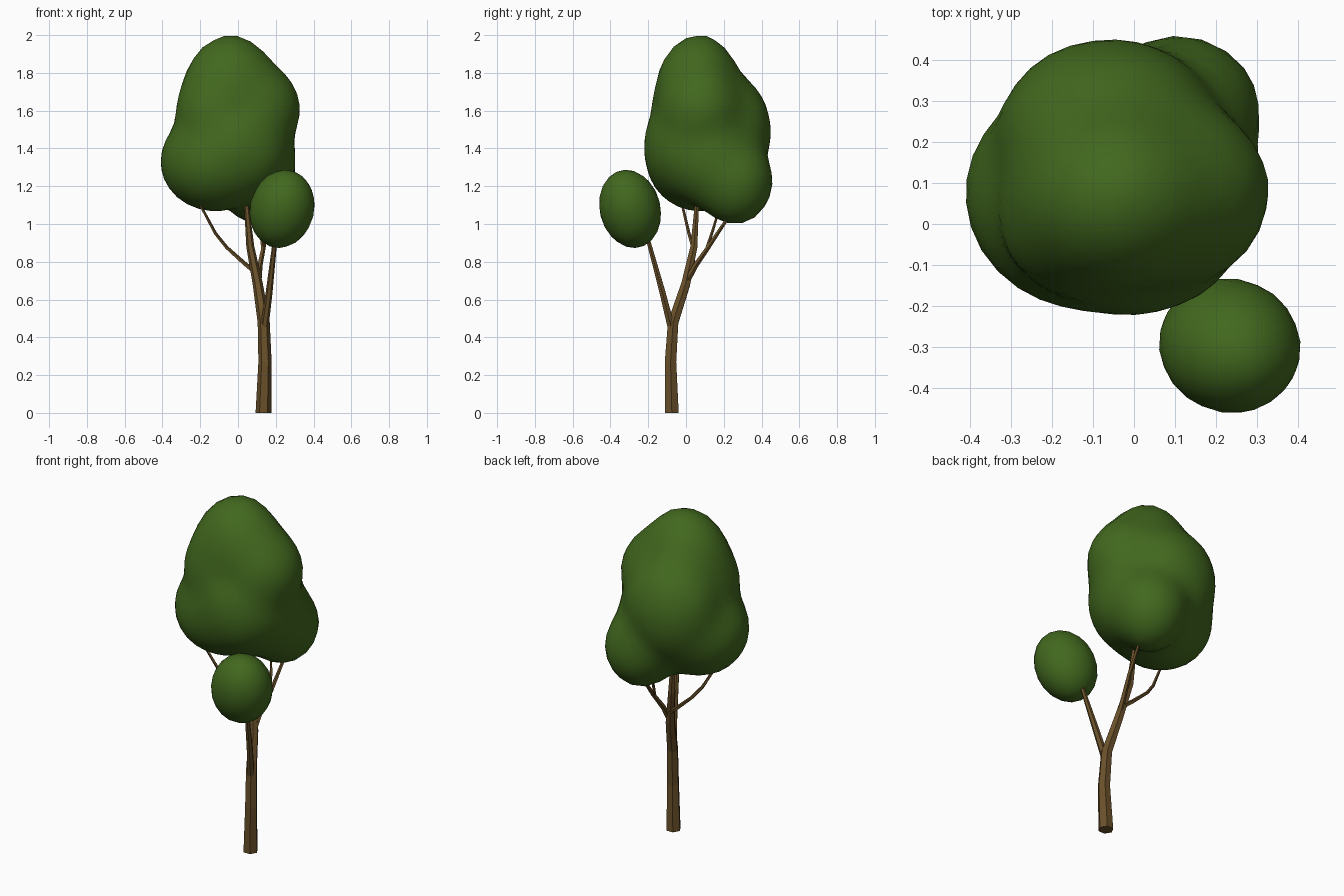
import bpy, bmesh, math
from mathutils import Vector, Euler

cube = bpy.data.objects.get("Cube")
if cube:
    bpy.data.objects.remove(cube, do_unlink=True)


def material(name, rgb):
    m = bpy.data.materials.new(name)
    m.use_nodes = True
    m.diffuse_color = (*rgb, 1)
    m.node_tree.nodes["Principled BSDF"].inputs["Base Color"].default_value = (*rgb, 1)
    return m


leaf = material("leaf green", (0.054, 0.138, 0.013))
bark = material("bark brown", (0.14, 0.08, 0.023))


def add_object(name, bm, mat, smooth):
    bmesh.ops.recalc_face_normals(bm, faces=bm.faces)
    for f in bm.faces:
        f.smooth = smooth
    mesh = bpy.data.meshes.new(name)
    bm.to_mesh(mesh)
    bm.free()
    mesh.materials.append(mat)
    ob = bpy.data.objects.new(name, mesh)
    bpy.context.collection.objects.link(ob)


def limb(name, path, sides=6):
    """Tapered tube through (x, y, z, radius) points."""
    bm = bmesh.new()
    pts = [Vector(p[:3]) for p in path]
    rings = []
    for i, p in enumerate(pts):
        d = pts[min(i + 1, len(pts) - 1)] - pts[max(i - 1, 0)]
        if i == 0 and p.z == 0:
            d = Vector((0, 0, 1))
        u = Vector((0, 1, 0)).cross(d).normalized()
        v = d.normalized().cross(u)
        r = path[i][3]
        angles = [math.tau * k / sides for k in range(sides)]
        rings.append([bm.verts.new(p + r * (u * math.cos(a) + v * math.sin(a))) for a in angles])
    for a, b in zip(rings, rings[1:]):
        for k in range(sides):
            n = (k + 1) % sides
            bm.faces.new((a[k], a[n], b[n], b[k]))
    bm.faces.new(rings[0])
    bm.faces.new(rings[-1])
    add_object(name, bm, bark, False)


# Trunk and branches
limb("trunk", [(0.135, -0.075, 0, 0.042), (0.143, -0.082, 0.27, 0.035),
               (0.136, -0.068, 0.48, 0.032), (0.105, -0.002, 0.68, 0.027),
               (0.065, 0.042, 0.88, 0.021), (0.045, 0.057, 1.1, 0.013)])
limb("front_branch", [(0.138, -0.075, 0.44, 0.022), (0.165, -0.125, 0.64, 0.018),
                      (0.2, -0.21, 0.95, 0.011)])
limb("right_branch", [(0.085, 0.025, 0.75, 0.014), (0.04, 0.035, 0.785, 0.012),
                      (-0.06, 0.037, 0.875, 0.01), (-0.12, 0.015, 0.95, 0.009),
                      (-0.2, -0.02, 1.1, 0.007)], 5)
limb("back_branch", [(0.105, -0.01, 0.67, 0.018), (0.115, 0.05, 0.78, 0.015),
                     (0.135, 0.12, 0.88, 0.012), (0.15, 0.24, 1.06, 0.008)], 5)
limb("back_twig", [(0.13, 0.11, 0.87, 0.009), (0.12, 0.14, 0.96, 0.008),
                   (0.1, 0.17, 1.06, 0.006)], 5)

# Main canopy: a sphere pushed out to a soft union of leafy lobes
lobes = [((-0.04, 0.065, 1.715), (0.255, 0.23, 0.3)),
         ((-0.13, 0.07, 1.33), (0.288, 0.28, 0.27)),
         ((0.11, 0.262, 1.22), (0.205, 0.21, 0.24)),
         ((-0.06, 0.21, 1.49), (0.28, 0.245, 0.32)),
         ((0.1, 0.075, 1.61), (0.235, 0.23, 0.26)),
         ((-0.01, 0.02, 1.41), (0.29, 0.247, 0.3)),
         ((0.1, 0.13, 1.35), (0.21, 0.23, 0.27)),
         ((-0.11, 0.03, 1.58), (0.225, 0.22, 0.3))]


def field(p):
    total = 0
    for c, r in lobes:
        q = math.sqrt(sum(((p[i] - c[i]) / r[i]) ** 2 for i in range(3)))
        total += math.exp(-22 * (q - 1))
    return total


centre = Vector((-0.02, 0.11, 1.44))
bm = bmesh.new()
bmesh.ops.create_icosphere(bm, subdivisions=4, radius=1)
for v in bm.verts:
    d = v.co.normalized()
    t = 0.8
    while t > 0.05 and field(centre + d * t) < 1:
        t -= 0.004
    v.co = centre + d * t
for i in range(2):
    bmesh.ops.smooth_vert(bm, verts=bm.verts, factor=0.5, use_axis_x=True, use_axis_y=True, use_axis_z=True)
add_object("main_canopy", bm, leaf, True)

# Small leaf clump on the front branch
bm = bmesh.new()
bmesh.ops.create_icosphere(bm, subdivisions=3, radius=1)
tilt = Euler((math.radians(14), math.radians(14), 0))
for v in bm.verts:
    s = Vector((v.co.x * 0.17, v.co.y * 0.161, v.co.z * 0.212))
    s.rotate(tilt)
    v.co = s + Vector((0.233, -0.296, 1.08))
add_object("small_canopy", bm, leaf, True)
